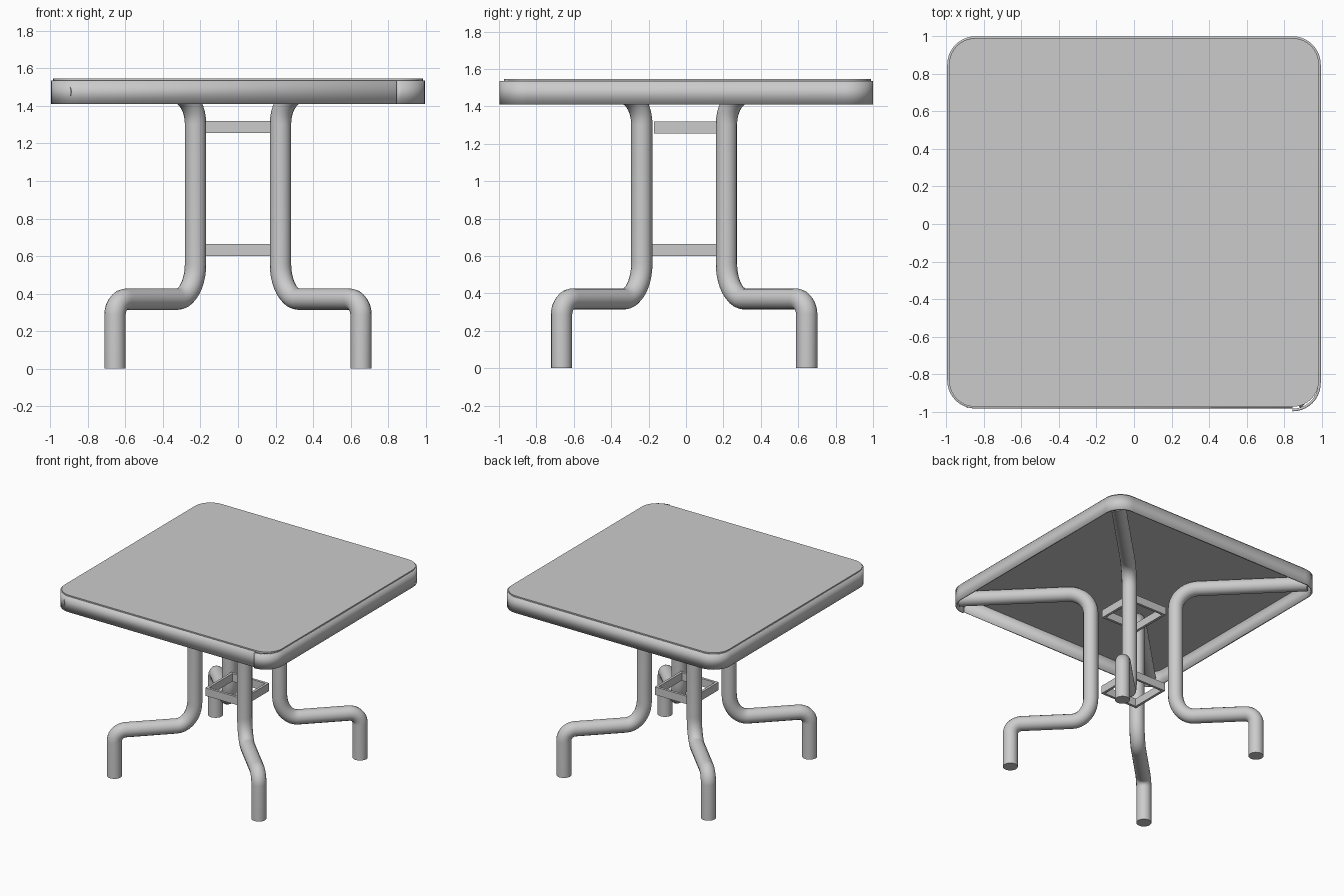
import bpy, bmesh, math
from mathutils import Vector

cube = bpy.data.objects.get("Cube")
if cube:
    bpy.data.objects.remove(cube, do_unlink=True)

grey = bpy.data.materials.new("plain grey")
grey.use_nodes = True
grey.diffuse_color = (0.6, 0.6, 0.6, 1)
grey.node_tree.nodes["Principled BSDF"].inputs["Base Color"].default_value = (0.6, 0.6, 0.6, 1)


def finish(obj, angle=35):
    obj.data.materials.append(grey)
    bpy.ops.object.select_all(action='DESELECT')
    obj.select_set(True)
    bpy.context.view_layer.objects.active = obj
    bpy.ops.object.shade_smooth_by_angle(angle=math.radians(angle))


def mesh_object(name, bm):
    bm.normal_update()
    mesh = bpy.data.meshes.new(name)
    bm.to_mesh(mesh)
    bm.free()
    obj = bpy.data.objects.new(name, mesh)
    bpy.context.collection.objects.link(obj)
    return obj


def arc(cx, cy, rx, ry, start, end, steps=10):
    """Points on an elliptical arc, angles in degrees."""
    angles = [math.radians(start + (end - start) * i / steps) for i in range(steps + 1)]
    return [(cx + rx * math.cos(a), cy + ry * math.sin(a)) for a in angles]


def rounded_outline(x, y0, y1, r, first_drop=0.0):
    """Rounded rectangle, counter-clockwise from the front left corner."""
    return (arc(x - r, y0 + r - first_drop, r, r, -90, 0) + arc(x - r, y1 - r, r, r, 0, 90)
            + arc(r - x, y1 - r, r, r, 90, 180) + arc(r - x, y0 + r, r, r, 180, 270))


# Table panel
bm = bmesh.new()
face = bm.faces.new([bm.verts.new((x, y, 1.53)) for x, y in rounded_outline(0.985, -0.974, 0.99, 0.14)])
top = bmesh.ops.extrude_face_region(bm, geom=[face])["geom"]
bmesh.ops.translate(bm, verts=[v for v in top if isinstance(v, bmesh.types.BMVert)], vec=(0, 0, 0.015))
bmesh.ops.recalc_face_normals(bm, faces=bm.faces)
finish(mesh_object("table_panel", bm))

# Rim: a bent strip whose ends overlap slightly out of line at the front left corner
path = rounded_outline(0.995, -0.983, 1.0, 0.15, first_drop=0.015)
path.append((0.845, -0.983))
bm = bmesh.new()
low = [bm.verts.new((x, y, 1.41)) for x, y in path]
high = [bm.verts.new((x, y, 1.535)) for x, y in path]
for i in range(len(path) - 1):
    bm.faces.new((low[i], low[i + 1], high[i + 1], high[i]))
rim = mesh_object("table_rim", bm)
wall = rim.modifiers.new("wall", 'SOLIDIFY')
wall.thickness = 0.014
wall.offset = -1
finish(rim)

# Legs: one bent tube per diagonal, as (distance from centre, height)
POST, FOOT, REACH = 0.32, 0.927, 1.315
LOW, HIGH = 0.37, 1.475
profile = [(FOOT, 0)]
profile += arc(FOOT - 0.085, LOW - 0.085, 0.085, 0.085, 0, 90)
profile += arc(POST + 0.14, LOW + 0.19, 0.14, 0.19, 270, 180)
profile += arc(POST + 0.17, HIGH - 0.17, 0.17, 0.17, 180, 90)
profile += [(REACH, HIGH)]
SHIFT = -0.01
for side, sx in (("left", 1), ("right", -1)):
    for end, sy in (("front", -1), ("back", 1)):
        curve = bpy.data.curves.new(end + "_" + side + "_leg", 'CURVE')
        curve.dimensions = '3D'
        curve.bevel_depth = 0.057
        curve.bevel_resolution = 6
        curve.use_fill_caps = True
        spline = curve.splines.new('POLY')
        spline.points.add(len(profile) - 1)
        for point, (d, z) in zip(spline.points, profile):
            k = d * math.sqrt(0.5)
            point.co = (sx * k, sy * k + SHIFT, z, 1)
        leg = bpy.data.objects.new(end + "_" + side + "_leg", curve)
        bpy.context.collection.objects.link(leg)
        bpy.ops.object.select_all(action='DESELECT')
        leg.select_set(True)
        bpy.context.view_layer.objects.active = leg
        bpy.ops.object.convert(target='MESH')
        finish(bpy.context.view_layer.objects.active, 40)

# Square brace frames between the posts
for name, z0, shift in (("lower_brace", 0.6, SHIFT), ("upper_brace", 1.255, 0.0)):
    bm = bmesh.new()
    corners = [Vector((x, y, 0)) * 0.17 for x, y in ((-1, -1), (1, -1), (1, 1), (-1, 1))]
    rings = []
    for scale, z in ((1, 0), (1, 0.065), (0.88, 0.065), (0.88, 0)):
        rings.append([bm.verts.new(c * scale + Vector((0, shift, z0 + z))) for c in corners])
    for i in range(4):
        a, b = rings[i], rings[(i + 1) % 4]
        for j in range(4):
            k = (j + 1) % 4
            bm.faces.new((a[j], a[k], b[k], b[j]))
    bmesh.ops.recalc_face_normals(bm, faces=bm.faces)
    finish(mesh_object(name, bm), 30)
